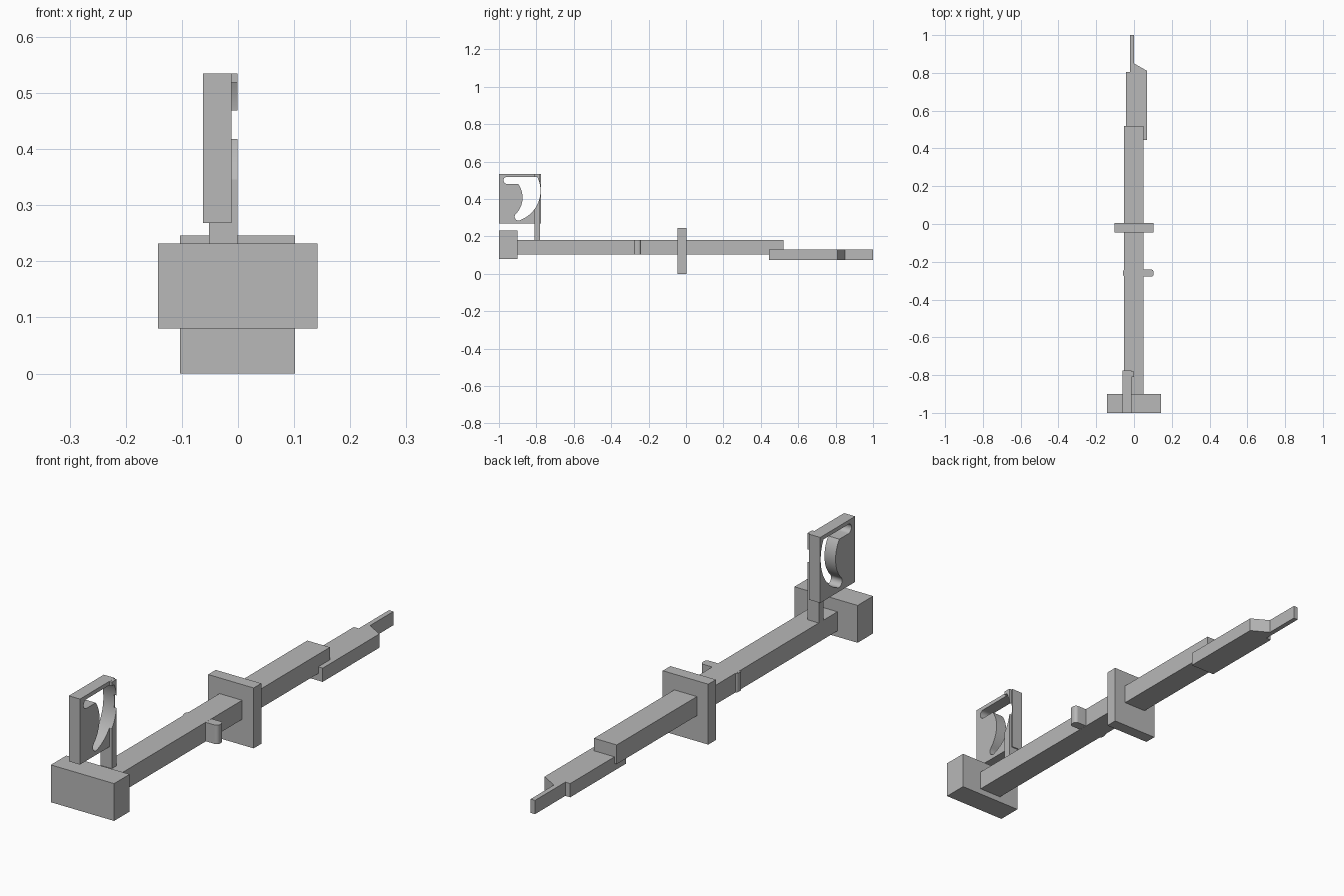
import bpy, bmesh, math
from mathutils import Vector, Matrix

if "Cube" in bpy.data.objects:
    bpy.data.objects.remove(bpy.data.objects["Cube"], do_unlink=True)

grey = bpy.data.materials.new("plain grey")
grey.use_nodes = True
colour = (0.48, 0.48, 0.48, 1)
grey.diffuse_color = colour
grey.node_tree.nodes["Principled BSDF"].inputs["Base Color"].default_value = colour


def prism(name, outline, low, high, axis="z"):
    """Extrude an outline along z (points are x, y) or along x (points are y, z)."""
    bm = bmesh.new()
    place = (lambda p: (p[0], p[1], low)) if axis == "z" else (lambda p: (low, p[0], p[1]))
    step = (0, 0, high - low) if axis == "z" else (high - low, 0, 0)
    face = bm.faces.new([bm.verts.new(place(p)) for p in outline])
    top = bmesh.ops.extrude_face_region(bm, geom=[face])
    moved = [g for g in top["geom"] if isinstance(g, bmesh.types.BMVert)]
    bmesh.ops.translate(bm, vec=step, verts=moved)
    bmesh.ops.recalc_face_normals(bm, faces=bm.faces)
    mesh = bpy.data.meshes.new(name)
    bm.to_mesh(mesh)
    bm.free()
    mesh.materials.append(grey)
    obj = bpy.data.objects.new(name, mesh)
    bpy.context.collection.objects.link(obj)
    return obj


def box(name, x0, x1, y0, y1, z0, z1):
    return prism(name, [(x0, y0), (x1, y0), (x1, y1), (x0, y1)], z0, z1)


def arc(a, b, c, n):
    """Points on the circle from a through b to c."""
    (ax, ay), (bx, by), (cx, cy) = a, b, c
    d = 2 * (ax * (by - cy) + bx * (cy - ay) + cx * (ay - by))
    sa, sb, sc = (p[0] ** 2 + p[1] ** 2 for p in (a, b, c))
    ox = (sa * (by - cy) + sb * (cy - ay) + sc * (ay - by)) / d
    oy = (sa * (cx - bx) + sb * (ax - cx) + sc * (bx - ax)) / d
    r = math.hypot(ax - ox, ay - oy)
    ta, tb, tc = (math.atan2(p[1] - oy, p[0] - ox) for p in (a, b, c))
    sweep = (tc - ta) % math.tau
    if (tb - ta) % math.tau > sweep:
        sweep -= math.tau
    return [(ox + r * math.cos(ta + sweep * i / n), oy + r * math.sin(ta + sweep * i / n))
            for i in range(n + 1)]


def smooth(obj):
    bpy.ops.object.select_all(action="DESELECT")
    obj.select_set(True)
    bpy.context.view_layer.objects.active = obj
    bpy.ops.object.shade_smooth_by_angle(angle=math.radians(30))


# Main bar, front block and square guard plate
box("main_bar", -0.052, 0.05, -0.91, 0.52, 0.104, 0.182)
box("front_block", -0.143, 0.142, -1.0, -0.9, 0.08, 0.232)
box("guard_plate", -0.103, 0.102, -0.045, 0.004, 0.0, 0.246)

# Tail with a narrow tip
prism("tail_blade", [(-0.042, 0.445), (0.07, 0.445), (0.07, 0.81), (0, 0.85), (0, 1.0),
                     (-0.02, 1.0), (-0.02, 0.805), (-0.042, 0.805)], 0.075, 0.131)

# Cross catch with rounded ends
r, x0, x1, y0, y1 = 0.014, -0.059, 0.104, -0.279, -0.241
catch = []
for cx, cy, start in ((x1 - r, y1 - r, 0), (x0 + r, y1 - r, 90),
                      (x0 + r, y0 + r, 180), (x1 - r, y0 + r, 270)):
    for i in range(7):
        t = math.radians(start + 15 * i)
        catch.append((cx + r * math.cos(t), cy + r * math.sin(t)))
smooth(prism("cross_catch", catch, 0.1045, 0.1815))

# Upright panel and the post that carries it
panel = box("upright_panel", -0.062, -0.012, -1.0, -0.775, 0.268, 0.535)
post = box("panel_post", -0.052, -0.001, -0.81, -0.78, 0.17, 0.5345)

# Hooked slot cut through both
slot = arc((-0.957, 0.519), (-0.976, 0.5), (-0.957, 0.481), 10)
slot += arc((-0.898, 0.481), (-0.874, 0.4), (-0.909, 0.321), 16)
slot += arc((-0.909, 0.321), (-0.912, 0.293), (-0.885, 0.288), 8)[1:]
slot += arc((-0.885, 0.288), (-0.778, 0.447), (-0.796, 0.519), 24)[1:]
cutter = prism("slot_cutter", slot, -0.1, 0.1, axis="x")
cutter.hide_render = True
for obj in (panel, post):
    cut = obj.modifiers.new("slot", "BOOLEAN")
    cut.operation = "DIFFERENCE"
    cut.solver = "EXACT"
    cut.object = cutter
    bpy.context.view_layer.update()
    evaluated = obj.evaluated_get(bpy.context.evaluated_depsgraph_get())
    mesh = bpy.data.meshes.new_from_object(evaluated)
    obj.modifiers.clear()
    obj.data = mesh
    smooth(obj)
bpy.data.objects.remove(cutter, do_unlink=True)
